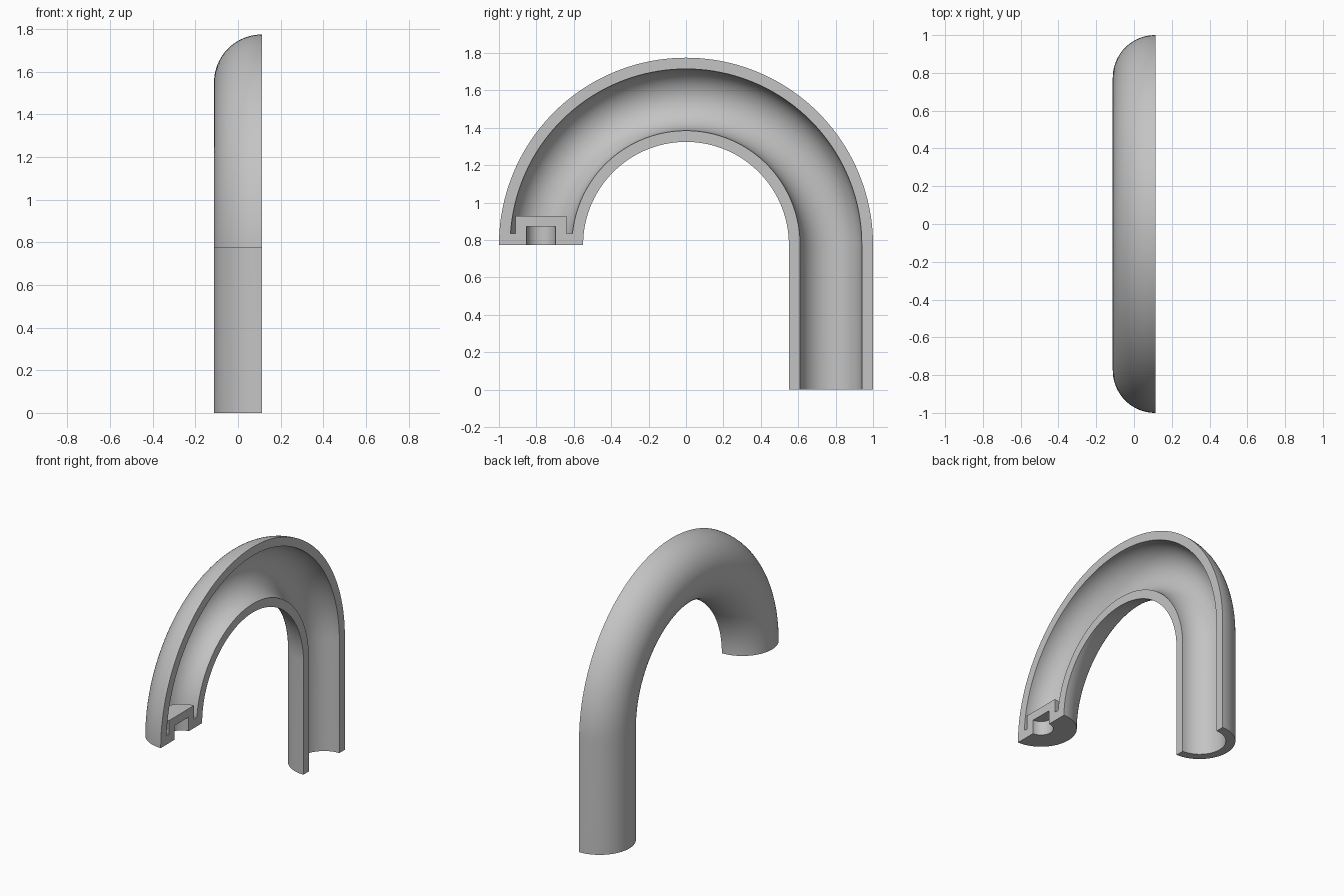
import bpy, bmesh
from math import pi, sin, cos, radians

BEND = 0.775      # bend radius, also height of the bend centre
CUT_X = 0.1125    # plane of the lengthwise cut
OUTER, BORE = 0.225, 0.165

if "Cube" in bpy.data.objects:
    bpy.data.objects.remove(bpy.data.objects["Cube"], do_unlink=True)

grey = bpy.data.materials.new("light grey")
grey.use_nodes = True
colour = (0.55, 0.55, 0.55, 1)
grey.diffuse_color = colour
grey.node_tree.nodes["Principled BSDF"].inputs["Base Color"].default_value = colour


def finish(bm, name):
    bmesh.ops.remove_doubles(bm, verts=bm.verts, dist=1e-5)
    bmesh.ops.recalc_face_normals(bm, faces=bm.faces)
    mesh = bpy.data.meshes.new(name)
    bm.to_mesh(mesh)
    bm.free()
    mesh.materials.append(grey)
    obj = bpy.data.objects.new(name, mesh)
    bpy.context.collection.objects.link(obj)
    bpy.ops.object.select_all(action='DESELECT')
    obj.select_set(True)
    bpy.context.view_layer.objects.active = obj
    bpy.ops.object.shade_smooth_by_angle(angle=radians(30))


def bridge(bm, rings):
    """Quads between successive closed rings."""
    for a, b in zip(rings, rings[1:]):
        for i in range(len(a)):
            j = (i + 1) % len(a)
            bm.faces.new((a[i], a[j], b[j], b[i]))


# Half pipe: straight leg, then a half-circle bend
SIDES, STEPS = 40, 80
arc = [pi * i / SIDES for i in range(SIDES + 1)]
section = [(OUTER * cos(a), OUTER * sin(a)) for a in arc]
section += [(BORE * cos(a), BORE * sin(a)) for a in reversed(arc)]
stations = [(0, 0)] + [(pi * i / STEPS, BEND) for i in range(STEPS + 1)]

bm = bmesh.new()
rings = []
for t, base in stations:
    rings.append([bm.verts.new((CUT_X - depth,
                                (BEND + u) * cos(t),
                                base + (BEND + u) * sin(t)))
                  for u, depth in section])
bridge(bm, rings)
for ring in (rings[0], rings[-1]):      # C-shaped end faces
    for i in range(SIDES):
        bm.faces.new((ring[i], ring[i + 1], ring[-2 - i], ring[-1 - i]))
finish(bm, "half_pipe")

# End plug: half-turned profile with a groove around it and a blind hole
profile = [(0, 0.872), (0.0775, 0.872), (0.0775, 0.775), (0.167, 0.775),
           (0.167, 0.835), (0.136, 0.835), (0.136, 0.93), (0, 0.93)]
bm = bmesh.new()
rings = [[bm.verts.new((CUT_X - r * sin(a), -BEND + r * cos(a), z))
          for r, z in profile] for a in arc]
for a, b in zip(rings, rings[1:]):
    for i in range(len(profile) - 1):
        bm.faces.new((a[i], a[i + 1], b[i + 1], b[i]))
for ring in (rings[0], rings[-1]):      # flat cut faces
    bm.faces.new(ring)
bmesh.ops.dissolve_degenerate(bm, dist=1e-6, edges=bm.edges)
finish(bm, "end_plug")
